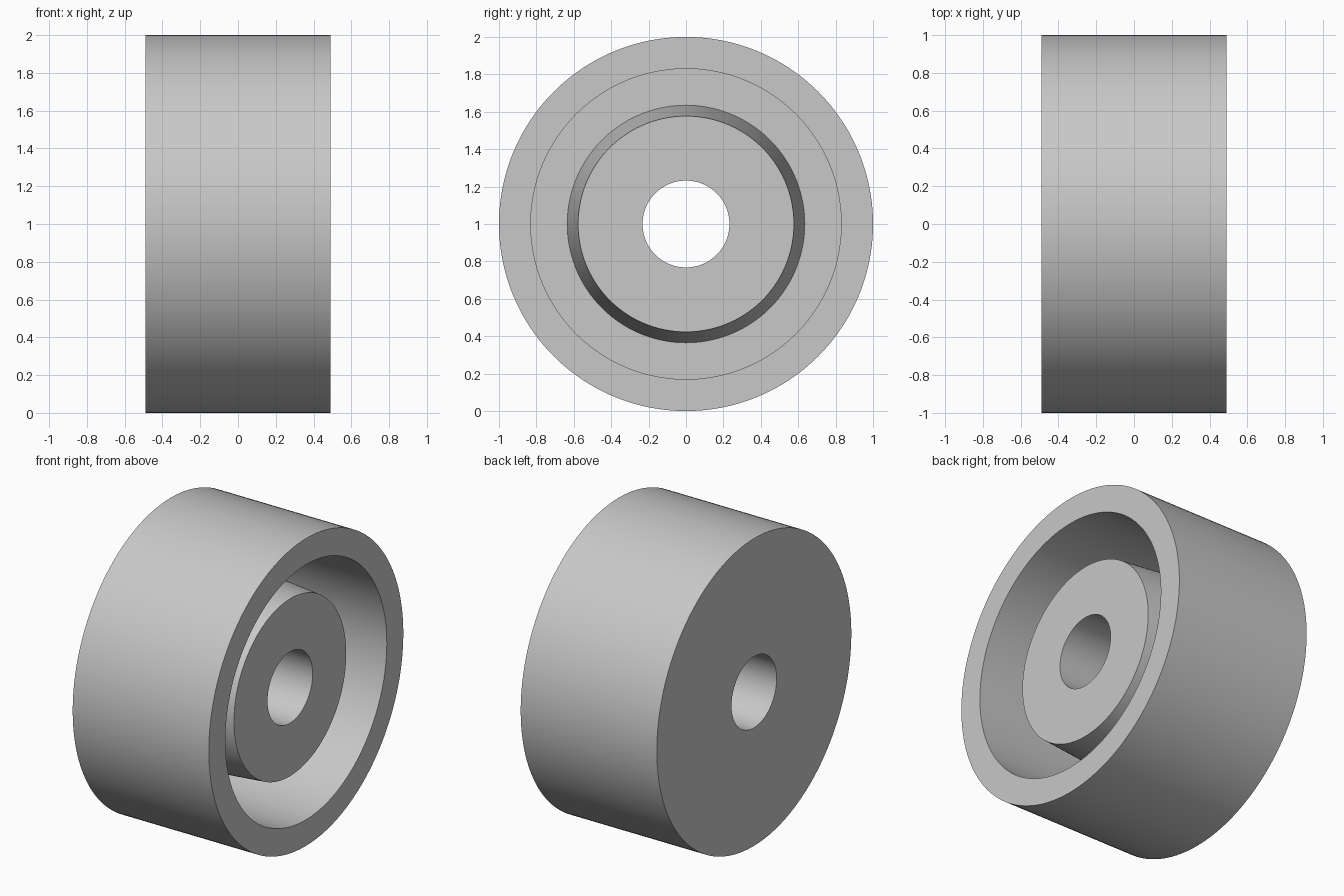
import bpy
import bmesh
import math
from mathutils import Vector

cube = bpy.data.objects.get("Cube")
if cube:
    bpy.data.objects.remove(cube, do_unlink=True)

# Main dimensions
HALF_WIDTH = 0.49
OUTER_R = 1.0
RECESS_R = 0.83
HUB_BASE_R = 0.635
HUB_FACE_R = 0.577
BORE_R = 0.232
HUB_FACE_X = 0.375
FLOOR_X = -0.31
SEGMENTS = 160

# Plain grey material
grey = bpy.data.materials.new("light_grey")
grey.use_nodes = True
colour = (0.58, 0.58, 0.58, 1.0)
grey.diffuse_color = colour
grey.node_tree.nodes["Principled BSDF"].inputs["Base Color"].default_value = colour


def lathe(name, profile, material):
    """Revolve a closed (x, radius) profile around the x axis."""
    bm = bmesh.new()
    verts = [bm.verts.new((x, 0, r)) for x, r in profile]
    edges = [bm.edges.new((verts[i - 1], verts[i])) for i in range(len(verts))]
    bmesh.ops.spin(bm, geom=verts + edges, cent=Vector(), axis=Vector((1, 0, 0)),
                   angle=math.tau, steps=SEGMENTS)
    bmesh.ops.remove_doubles(bm, verts=bm.verts, dist=0.0001)
    bmesh.ops.recalc_face_normals(bm, faces=bm.faces)
    mesh = bpy.data.meshes.new(name)
    bm.to_mesh(mesh)
    bm.free()
    mesh.materials.append(material)
    obj = bpy.data.objects.new(name, mesh)
    bpy.context.collection.objects.link(obj)
    obj.location.z = OUTER_R
    bpy.ops.object.select_all(action='DESELECT')
    obj.select_set(True)
    bpy.context.view_layer.objects.active = obj
    bpy.ops.object.shade_smooth_by_angle(angle=math.radians(30))
    return obj


# Wheel: flat back, deep ring recess on the +x side, tapered hub with a bore
lathe("wheel", [
    (-HALF_WIDTH, BORE_R),
    (-HALF_WIDTH, OUTER_R),
    (HALF_WIDTH, OUTER_R),
    (HALF_WIDTH, RECESS_R),
    (FLOOR_X, RECESS_R),
    (FLOOR_X, HUB_BASE_R),
    (HUB_FACE_X, HUB_FACE_R),
    (HUB_FACE_X, BORE_R),
], grey)
